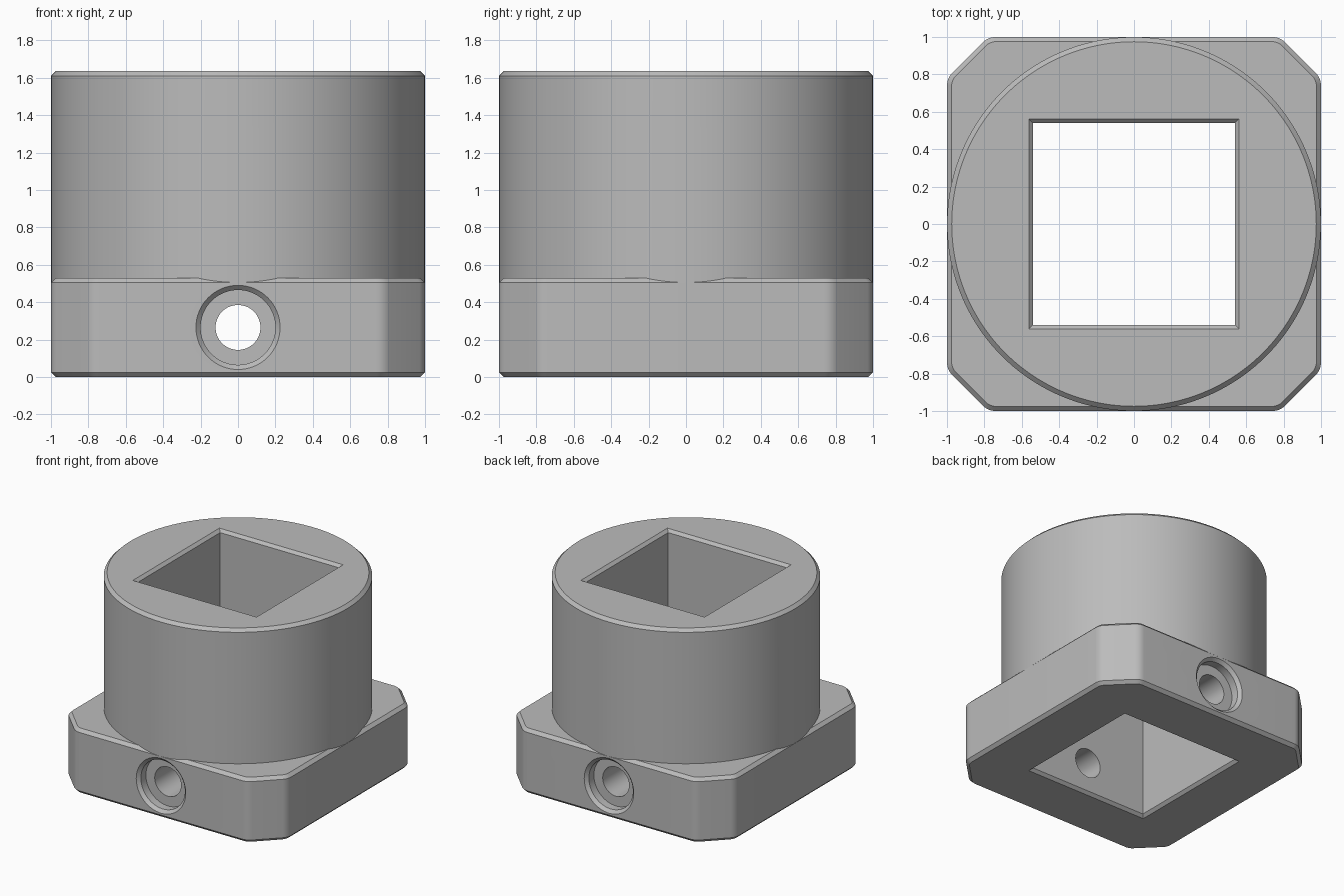
import bpy, bmesh, math
from mathutils import Vector, Matrix

if "Cube" in bpy.data.objects:
    bpy.data.objects.remove(bpy.data.objects["Cube"])

grey = bpy.data.materials.new("plain grey")
grey.diffuse_color = (0.5, 0.5, 0.5, 1)
grey.use_nodes = True
grey.node_tree.nodes["Principled BSDF"].inputs["Base Color"].default_value = grey.diffuse_color


def loft(name, rings):
    """Solid through equal-length rings of points, capped at both ends."""
    bm = bmesh.new()
    loops = [[bm.verts.new(p) for p in ring] for ring in rings]
    n = len(loops[0])
    for a, b in zip(loops, loops[1:]):
        for i in range(n):
            j = (i + 1) % n
            bm.faces.new((a[i], a[j], b[j], b[i]))
    bm.faces.new(loops[0][::-1])
    bm.faces.new(loops[-1])
    bmesh.ops.recalc_face_normals(bm, faces=bm.faces)
    mesh = bpy.data.meshes.new(name)
    bm.to_mesh(mesh)
    bm.free()
    mesh.materials.append(grey)
    ob = bpy.data.objects.new(name, mesh)
    bpy.context.collection.objects.link(ob)
    return ob


def circle(r, z, n):
    return [Vector((r * math.cos(2 * math.pi * i / n), r * math.sin(2 * math.pi * i / n), z))
            for i in range(n)]


def square(h, z):
    return [Vector((x * h, y * h, z)) for x, y in ((1, 1), (-1, 1), (-1, -1), (1, -1))]


def cut_octagon(inset, z, half=1.0, flat=0.78, fillet=0.1, steps=6):
    """Square with cut corners, whose eight vertices are rounded, shrunk by inset."""
    t = math.tan(math.pi / 8)
    cy = flat - fillet * t                    # fillet centre along the flat side
    r = fillet - inset
    ring = []
    for k in range(4):
        rot = Matrix.Rotation(k * math.pi / 2, 3, 'Z')
        for centre, start in (((half - fillet, cy), 0), ((cy, half - fillet), math.pi / 4)):
            for s in range(steps + 1):
                a = start + s * math.pi / 4 / steps
                ring.append(rot @ Vector((centre[0] + r * math.cos(a),
                                          centre[1] + r * math.sin(a), z)))
    return ring


def boolean(target, other, operation):
    mod = target.modifiers.new(operation.lower(), 'BOOLEAN')
    mod.operation, mod.solver, mod.object = operation, 'EXACT', other
    bpy.context.view_layer.objects.active = target
    bpy.ops.object.modifier_apply(modifier=mod.name)
    bpy.data.objects.remove(other)


H, BASE, C = 1.635, 0.53, 0.025

# Flange block with chamfered rims
body = loft("socket_body", [cut_octagon(C, 0), cut_octagon(0, C),
                            cut_octagon(0, BASE - C), cut_octagon(C, BASE)])

# Round collar rising from the flange
collar = loft("collar", [circle(0.9995, 0.2, 160), circle(0.9995, H - C, 160),
                         circle(0.9745, H, 160)])
boolean(body, collar, 'UNION')

# Square bore with chamfered mouths
E = 0.1
bore = loft("bore_cutter", [square(0.5625 + E, -E), square(0.54, 0.0225),
                            square(0.54, H - 0.0225), square(0.5625 + E, H + E)])
boolean(body, bore, 'DIFFERENCE')

# Counterbored screw holes, front and back
profile = [(0.12, 0.3), (0.12, 0.91), (0.2, 0.91), (0.2, 0.975), (0.225, 1.0), (0.245, 1.02)]
for side in (1, -1):
    hole = loft("screw_cutter", [circle(r, d, 64) for r, d in profile])
    hole.data.transform(Matrix.Translation((0, 0, 0.265)) @
                        Matrix.Rotation(side * math.pi / 2, 4, 'X'))
    boolean(body, hole, 'DIFFERENCE')

# Smooth curves, crisp edges
bpy.ops.object.select_all(action='DESELECT')
body.select_set(True)
bpy.context.view_layer.objects.active = body
bpy.ops.object.shade_smooth_by_angle(angle=math.radians(25))
